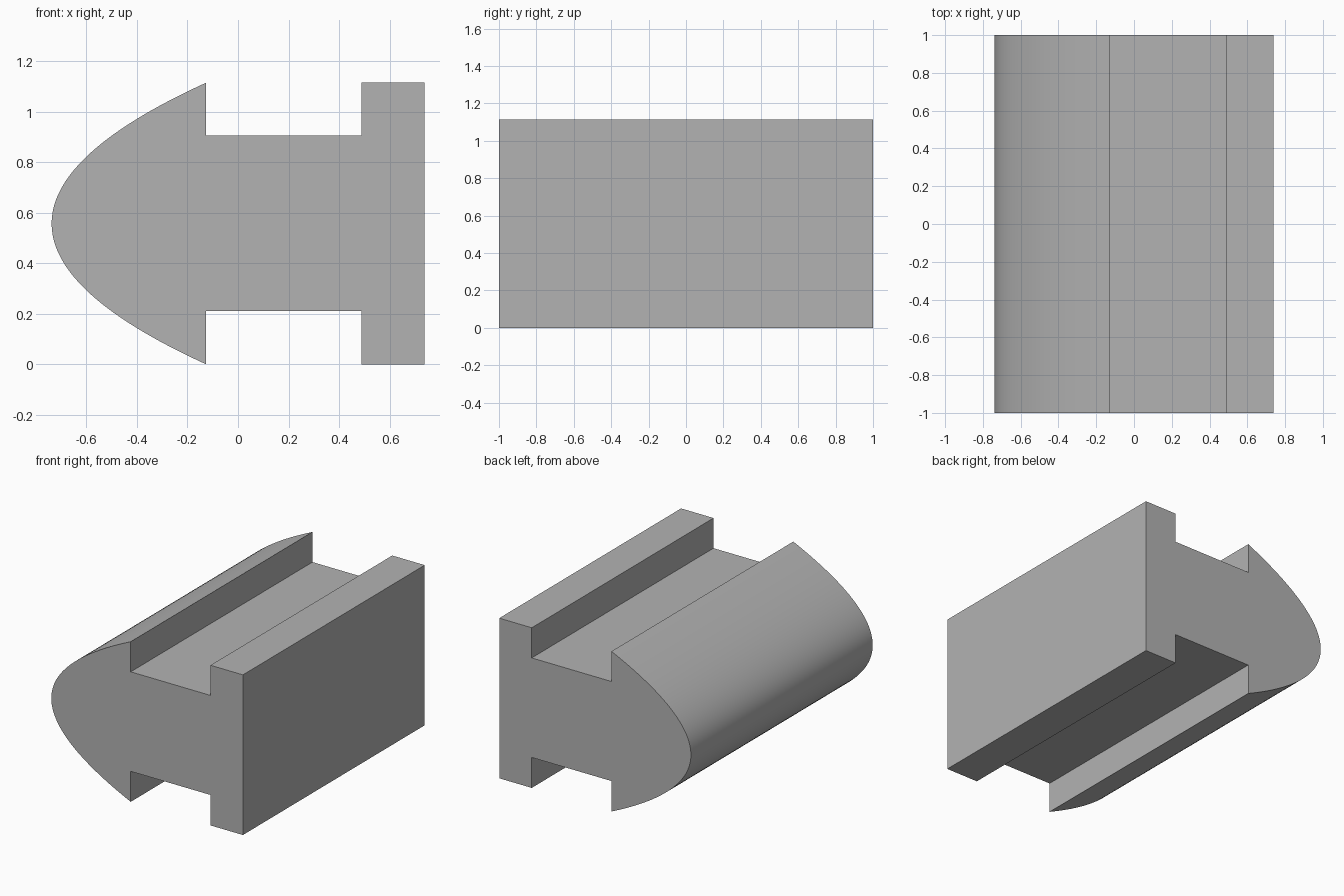
import bpy
import bmesh
import math

cube = bpy.data.objects.get("Cube")
if cube:
    bpy.data.objects.remove(cube, do_unlink=True)

LENGTH, HEIGHT = 2.0, 1.115
NOSE_X, NECK_X, PLATE_X, BACK_X = -0.738, -0.126, 0.488, 0.738
GROOVE_LOW, GROOVE_HIGH = 0.212, 0.905
SEGMENTS = 48

# Grey material
grey = bpy.data.materials.new("plain_grey")
grey.use_nodes = True
colour = (0.45, 0.45, 0.45, 1)
grey.diffuse_color = colour
grey.node_tree.nodes["Principled BSDF"].inputs["Base Color"].default_value = colour

# Parabolic nose, from its top edge round to its bottom edge
profile = []
for i in range(SEGMENTS + 1):
    t = 1 - 2 * i / SEGMENTS
    profile.append((NOSE_X + (NECK_X - NOSE_X) * t * t, HEIGHT / 2 * (1 + t)))

# Lower groove, back plate and upper groove
profile += [
    (NECK_X, GROOVE_LOW), (PLATE_X, GROOVE_LOW), (PLATE_X, 0),
    (BACK_X, 0), (BACK_X, HEIGHT), (PLATE_X, HEIGHT),
    (PLATE_X, GROOVE_HIGH), (NECK_X, GROOVE_HIGH),
]

# Extrude the cross-section along the length
bm = bmesh.new()
face = bm.faces.new([bm.verts.new((x, -LENGTH / 2, z)) for x, z in profile])
swept = bmesh.ops.extrude_face_region(bm, geom=[face], use_keep_orig=True)
moved = [g for g in swept["geom"] if isinstance(g, bmesh.types.BMVert)]
bmesh.ops.translate(bm, verts=moved, vec=(0, LENGTH, 0))
bmesh.ops.recalc_face_normals(bm, faces=bm.faces)

mesh = bpy.data.meshes.new("grooved_bar")
bm.to_mesh(mesh)
bm.free()
mesh.materials.append(grey)
bar = bpy.data.objects.new("grooved_bar", mesh)
bpy.context.collection.objects.link(bar)

# Smooth nose with crisp edges
bpy.ops.object.select_all(action="DESELECT")
bar.select_set(True)
bpy.context.view_layer.objects.active = bar
bpy.ops.object.shade_smooth_by_angle(angle=math.radians(30))
